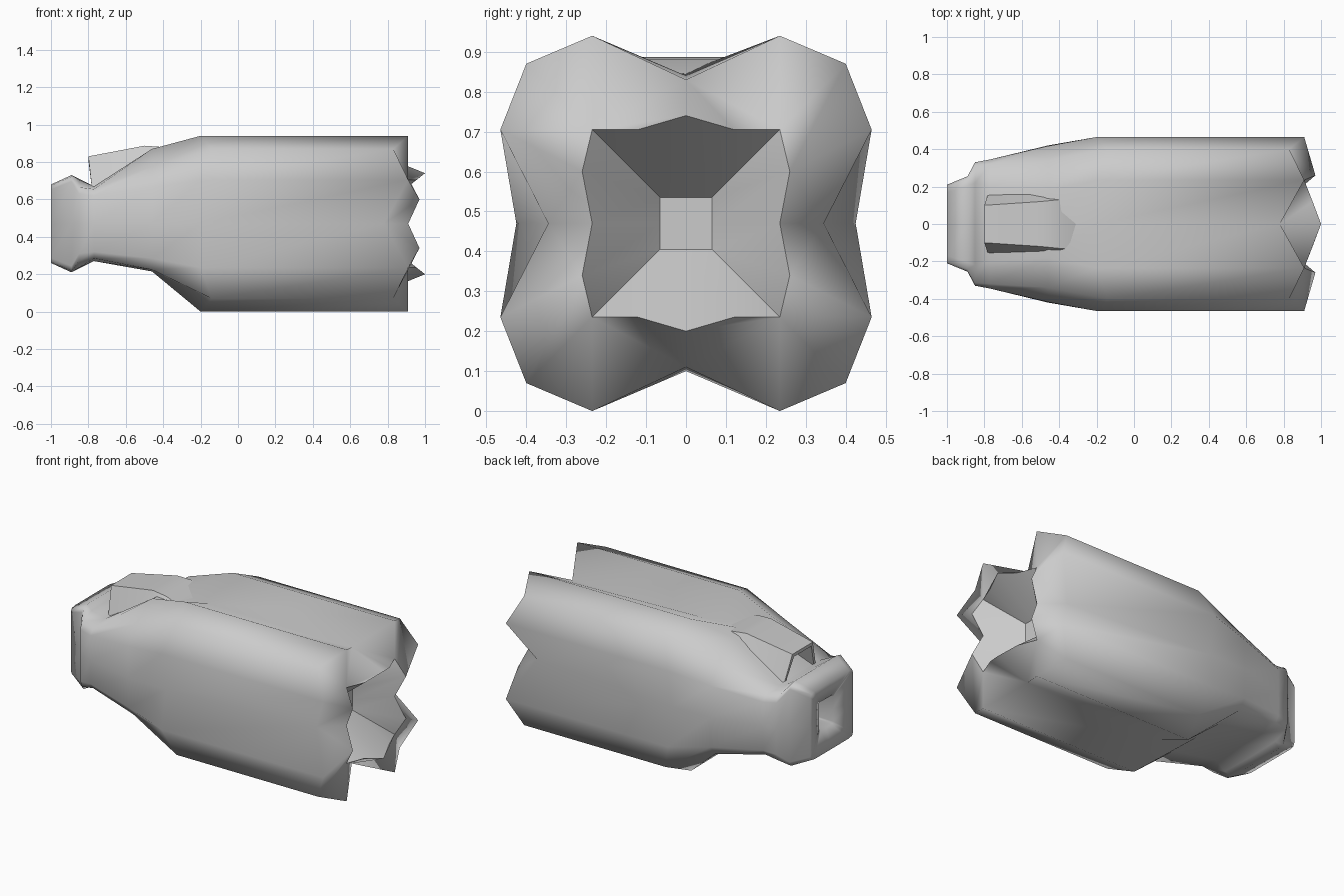
import bpy, bmesh

if "Cube" in bpy.data.objects:
    bpy.data.objects.remove(bpy.data.objects["Cube"])

MID = 0.47  # height of the long axis


def loft(name, rings, cap_start=True, cap_end=True, angle=0.85):
    """Bridge rings of equal point count into one skin."""
    bm = bmesh.new()
    vr = [[bm.verts.new(p) for p in r] for r in rings]
    n = len(vr[0])
    for a, b in zip(vr, vr[1:]):
        for i in range(n):
            j = (i + 1) % n
            bm.faces.new((a[i], a[j], b[j], b[i]))
    if cap_start:
        bm.faces.new(list(reversed(vr[0])))
    if cap_end:
        bm.faces.new(vr[-1])
    bmesh.ops.remove_doubles(bm, verts=bm.verts, dist=0.0005)
    bmesh.ops.recalc_face_normals(bm, faces=bm.faces)
    me = bpy.data.meshes.new(name)
    bm.to_mesh(me)
    bm.free()
    ob = bpy.data.objects.new(name, me)
    bpy.context.collection.objects.link(ob)
    bpy.ops.object.select_all(action='DESELECT')
    bpy.context.view_layer.objects.active = ob
    ob.select_set(True)
    bpy.ops.object.shade_smooth_by_angle(angle=angle)
    return ob


def full(half):
    """Mirror a half ring (top to bottom, y >= 0) to the other side."""
    return half + [(x, -y, z) for x, y, z in reversed(half[1:-1])]


def quad(pts):
    """Mirror a quarter ring (top centre to side) down, then across."""
    return full(pts + [(x, y, 2 * MID - z) for x, y, z in reversed(pts[:-1])])


def rounded(x, hy, hz):
    """Chamfered box outline for the nose."""
    shape = [(0, 1), (.8, 1), (.95, .97), (1, .87), (1, 0)]
    return quad([(x, hy * a, MID + hz * b) for a, b in shape])


def at(x, yz):
    return [(x, y, z) for y, z in yz]


# Body: nose recess, nose, shoulder, four-lobed hull, nozzle crown
shoulder = [(0, .71), (.22, .705), (.315, .665), (.33, .63), (.33, .47),
            (.33, .31), (.315, .27), (.22, .235), (0, .23)]
neck = [(0, .67), (.2, .67), (.32, .655), (.345, .62), (.345, .47),
        (.345, .32), (.32, .285), (.2, .27), (0, .27)]
waist = [(0, .85), (.18, .87), (.34, .775), (.417, .665), (.42, .47),
         (.417, .285), (.37, .225), (.2, .215), (0, .215)]
lobes = [(-.2, 0, .84), (-.2, .235, .94), (-.14, .4, .87),
         (-.2, .465, .705), (-.2, .425, .47)]
rim = [(.78, 0, .83), (.91, .235, .94), (.83, .4, .87), (.91, .465, .705), (.78, .345, .47)]
crown = [(1, 0, .74), (.955, .12, .705), (.91, .235, .705), (.97, .26, .6), (.91, .235, .47)]
# collar joins each lobe end to the crown corners, leaving the notches open
collar = [rim[0], crown[2], crown[2], crown[3], rim[4]]
loft("body", [
    rounded(-.86, .06, .08),
    rounded(-.96, .07, .09),
    rounded(-1, .21, .21),
    rounded(-.89, .255, .26),
    full(at(-.85, shoulder)),
    full(at(-.77, neck)),
    full(at(-.46, waist)),
    quad(lobes),
    quad(rim),
    quad(collar),
    quad(crown),
], cap_end=False, angle=3.1)

# Nozzle throat: pleated funnel narrowing to a small square
throat = [(0, .535), (.065, .535), (.065, .535), (.065, .535), (.065, .47)]
loft("nozzle_throat", [quad(crown), quad(at(.74, throat))],
     cap_start=False, angle=0.3)


# Top scoop with a forward-facing opening
def scoop_ring(x_low, w_low, z_low, x_top, w_top, z_top):
    return [(x_low, -w_low, z_low), (x_top, -w_top, z_top),
            (x_top, w_top, z_top), (x_low, w_low, z_low)]


loft("top_scoop", [
    scoop_ring(-.62, .11, .72, -.62, .08, .83),
    scoop_ring(-.78, .14, .66, -.80, .085, .81),
    scoop_ring(-.78, .16, .65, -.80, .1, .83),
    scoop_ring(-.46, .18, .80, -.50, .12, .887),
    scoop_ring(-.38, .18, .80, -.40, .13, .88),
    scoop_ring(-.30, .17, .78, -.30, .13, .84),
], angle=0.5)
